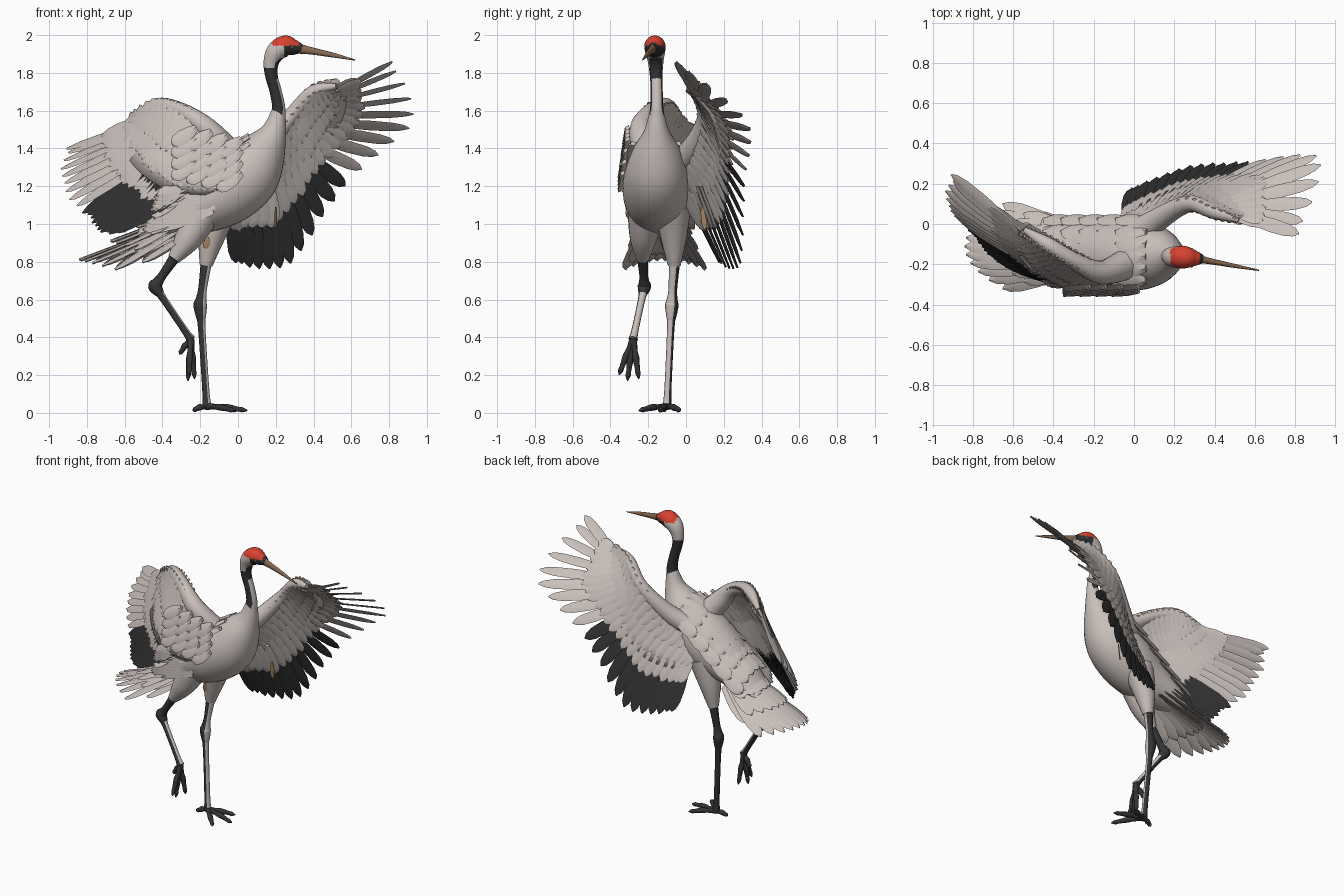
import bpy, bmesh, math, random
from mathutils import Vector as V

random.seed(4)
old = bpy.data.objects.get("Cube")
if old:
    bpy.data.objects.remove(old, do_unlink=True)


def material(name, r, g, b):
    m = bpy.data.materials.new(name)
    m.use_nodes = True
    m.diffuse_color = (r, g, b, 1)
    bsdf = next(n for n in m.node_tree.nodes if n.type == 'BSDF_PRINCIPLED')
    bsdf.inputs["Base Color"].default_value = (r, g, b, 1)
    bsdf.inputs["Roughness"].default_value = 0.8
    return m


WHITE = material("plumage_white", .58, .52, .49)
BLACK = material("plumage_black", .03, .03, .032)
DARK = material("leg_dark", .035, .034, .036)
RED = material("crown_red", .68, .055, .03)
HORN = material("beak_horn", .24, .14, .08)
TAN = material("down_tan", .42, .25, .13)


def finish(bm, name, mats, rule=None, angle=50):
    """Turn a bmesh into a smooth object, coloured by a rule on face centre and normal."""
    bmesh.ops.recalc_face_normals(bm, faces=bm.faces)
    bm.normal_update()
    if rule:
        for f in bm.faces:
            f.material_index = rule(f.calc_center_median(), f.normal)
    me = bpy.data.meshes.new(name)
    bm.to_mesh(me)
    bm.free()
    for m in mats:
        me.materials.append(m)
    ob = bpy.data.objects.new(name, me)
    bpy.context.collection.objects.link(ob)
    bpy.ops.object.select_all(action='DESELECT')
    ob.select_set(True)
    bpy.context.view_layer.objects.active = ob
    bpy.ops.object.shade_smooth_by_angle(angle=math.radians(angle))
    return ob


def spline(pts, t):
    """Catmull-Rom sample of a list of equal-length tuples, t from 0 to 1."""
    n = len(pts) - 1
    i = min(int(t * n), n - 1)
    u = t * n - i
    a, b, c, d = (V(pts[max(0, min(n, i + k))]) for k in (-1, 0, 1, 2))
    return b + (c - a) * (u / 2) + (a * 2 - b * 5 + c * 4 - d) * (u * u / 2) \
        + (b * 3 - a - c * 3 + d) * (u ** 3 / 2)


def skin(bm, rings):
    """Bridge closed rings of points and cap both ends."""
    vs = [[bm.verts.new(p) for p in r] for r in rings]
    n = len(vs[0])
    for a, b in zip(vs, vs[1:]):
        for i in range(n):
            bm.faces.new((a[i], a[(i + 1) % n], b[(i + 1) % n], b[i]))
    bm.faces.new(vs[0])
    bm.faces.new(vs[-1])


def tube(bm, pts, sides=16, steps=5):
    """Swept oval; each point is x, y, z, half height and optional half width along y."""
    pts = [p if len(p) == 5 else (*p, p[3]) for p in pts]
    n = (len(pts) - 1) * steps
    samples = [spline(pts, i / n) for i in range(n + 1)]
    rings = []
    for i, s in enumerate(samples):
        d = V(samples[min(i + 1, n)][:3]) - V(samples[max(i - 1, 0)][:3])
        d.normalize()
        side = V((0, 1, 0))
        side = (side - d * side.dot(d)).normalized()
        up = d.cross(side)
        ring = []
        for k in range(sides):
            a = math.tau * k / sides
            ring.append(V(s[:3]) + side * math.cos(a) * max(s[4], .002) + up * math.sin(a) * max(s[3], .002))
        rings.append(ring)
    skin(bm, rings)


def make_tube(name, pts, mats, rule=None, sides=16, steps=5):
    bm = bmesh.new()
    tube(bm, pts, sides, steps)
    return finish(bm, name, mats, rule)


LEAF = ((0, .45), (.25, .8), (.55, 1), (.8, .9), (.93, .6), (1, .12))


def feather(bm, root, tip, width, normal, thick=.006, twist=-.12):
    """Thin leaf-shaped blade with a raised shaft line."""
    d = tip - root
    side = d.cross(normal).normalized()
    n = side.cross(d).normalized()
    side = side * math.cos(twist) + n * math.sin(twist)
    rings = []
    for u, w in LEAF:
        c = root + d * u
        rings.append([c + side * width * w, c + n * thick, c - side * width * w, c - n * thick])
    skin(bm, rings)


# Body, from the base of the neck to the rump
make_tube("body", [(.215, -.155, 1.6, .036), (.19, -.155, 1.49, .068), (.13, -.155, 1.38, .13),
                   (.045, -.155, 1.265, .18, .17), (-.08, -.155, 1.17, .185, .18),
                   (-.22, -.15, 1.09, .15, .16), (-.38, -.13, 1, .085, .13),
                   (-.52, -.12, .94, .03, .09)], [WHITE], sides=32)


# Neck and head: black neck with pale front, pale nape, red crown
def head_rule(c, n):
    if c.z > 1.944 and .18 < c.x < .325:
        return 2
    if c.z < 1.53 or (c.z > 1.83 and c.x < .245 and n.x < .5):
        return 0
    if c.z < 1.77 and n.x > .6:
        return 0
    return 1


make_tube("neck_and_head", [(.19, -.155, 1.48, .06), (.215, -.155, 1.6, .037), (.2, -.155, 1.7, .032),
                            (.178, -.158, 1.78, .033), (.175, -.16, 1.85, .04), (.2, -.163, 1.91, .052),
                            (.25, -.165, 1.942, .056), (.3, -.17, 1.935, .04), (.34, -.175, 1.928, .022)],
          [WHITE, BLACK, RED], head_rule, 44, 9)
make_tube("beak", [(.3, -.17, 1.932, .03, .022), (.38, -.185, 1.918, .02, .015), (.5, -.208, 1.895, .013, .01),
                   (.62, -.23, 1.868, .003)], [HORN])
for side in (-1, 1):
    bm = bmesh.new()
    bmesh.ops.create_uvsphere(bm, u_segments=12, v_segments=8, radius=.009)
    bmesh.ops.translate(bm, verts=bm.verts, vec=(.285, -.168 + side * .04, 1.937))
    finish(bm, "eye", [HORN])

# Wings: three guide lines (arm, feather roots, feather tips) running from body to wing tip
LEFT = dict(
    arm=[(-.06, -.1, 1.27), (.1, .01, 1.37), (.27, .1, 1.56), (.4, .06, 1.7), (.52, .02, 1.73)],
    root=[(-.03, .03, 1.1), (.18, .14, 1.19), (.34, .18, 1.36), (.45, .14, 1.54), (.52, .05, 1.69)],
    tip=[(-.01, .18, .79), (.25, .28, .78), (.57, .31, 1.2), (.91, .32, 1.54), (.82, -.05, 1.86)])
RIGHT = dict(
    arm=[(-.02, -.19, 1.34), (-.16, -.24, 1.5), (-.3, -.18, 1.6), (-.43, -.1, 1.63), (-.54, -.03, 1.57)],
    root=[(-.1, -.33, 1.18), (-.27, -.33, 1.23), (-.42, -.27, 1.31), (-.51, -.16, 1.41), (-.57, -.04, 1.51)],
    tip=[(-.46, -.28, 1.06), (-.67, -.19, .95), (-.82, -.03, 1.06), (-.93, .11, 1.23), (-.9, .24, 1.4)])


def build_wing(label, g, black_start):
    def at(t, s):
        root = spline(g["root"], t)
        return root.lerp(spline(g["tip"], t), s) if s > 0 else root.lerp(spline(g["arm"], t), -s)

    def normal(t, s):
        along = at(min(t + .04, 1), s) - at(max(t - .04, 0), s)
        return along.cross(at(t, .5) - at(t, -1)).normalized()

    def row(part, mat, t0, t1, count, s0, s1, width, lifts=(0,), twist=-.12):
        bm = bmesh.new()
        for lift in lifts:
            for i in range(count):
                t = t0 + (t1 - t0) * i / (count - 1)
                n = normal(t, s0 + (s1 - s0) * .65)
                end = s1 + random.uniform(-.03, .03)
                feather(bm, at(t, s0) + n * lift, at(t, end) + n * lift * .6, width, n, twist=twist)
        finish(bm, label + part, [mat])

    # Fleshy sheet under the coverts
    bm = bmesh.new()
    grid = [[bm.verts.new(at(i / 24, -1 + j * .2)) for j in range(7)] for i in range(25)]
    for a, b in zip(grid, grid[1:]):
        for j in range(6):
            bm.faces.new((a[j], b[j], b[j + 1], a[j + 1]))
    sheet = finish(bm, label + "wing_sheet", [WHITE])
    mod = sheet.modifiers.new("thickness", 'SOLIDIFY')
    mod.thickness, mod.offset = .018, 0

    radii = (.08, .06, .042, .036, .014)
    make_tube(label + "wing_arm", [(*p, r) for p, r in zip(g["arm"], radii)], [WHITE])
    row("secondaries", BLACK, black_start, .5, 12, -.1, 1, .042, twist=-.2)
    row("primaries", WHITE, .56, 1, 9, -.1, 1, .037, twist=-.35)
    row("greater_coverts", WHITE, 0, 1, 24, -.45, .42, .036, (.014, -.014))
    row("median_coverts", WHITE, 0, 1, 22, -.75, .1, .033, (.022, -.022))
    row("lesser_coverts", WHITE, 0, 1, 20, -1, -.28, .03, (.03, -.03))
    row("edge_coverts", WHITE, .1, 1, 16, -1.1, -.62, .027, (.037, -.037))


build_wing("left_", LEFT, 0)
build_wing("right_", RIGHT, .17)

# Tail fan and the shorter covert rows above and below it
UP = V((-.4, 0, .9))
for name, count, reach, lift, width in (("tail_feathers", 11, 1, 0, .045), ("upper_tail_coverts", 9, .68, .035, .045),
                                        ("lower_tail_coverts", 9, .66, -.045, .045),
                                        ("rump_feathers", 7, .42, .06, .05)):
    bm = bmesh.new()
    for i in range(count):
        a = -1 + 2 * i / (count - 1)
        root = V((-.28, -.13 + a * .08, 1.02 - .03 * a * a))
        tip = V((-.84 + .19 * a * a, -.11 + a * .21, .81 - .05 * a * a))
        up = UP + V((0, a * .5, 0))
        feather(bm, root + UP * lift, root.lerp(tip, reach) + UP * lift, width, up, .008)
    finish(bm, name, [WHITE])

# Long tertial feathers draped along the right flank, and short ones inside the left wing
bm = bmesh.new()
for i in range(10):
    f = i / 9
    start = V((-.06 - .07 * f, -.34 + .03 * f, 1.32 - .25 * f))
    feather(bm, start, start + V((-.37, .04 + .03 * f, -.17 + .07 * f)), .045, V((0, -1, .2)), .01)
finish(bm, "right_tertials", [WHITE])
bm = bmesh.new()
for i in range(4):
    start = V((.02 + .05 * i, .02 + .02 * i, 1.2))
    feather(bm, start, start + V((.01, .08, -.22)), .045, V((.3, -1, -.3)), .01)
finish(bm, "left_tertials", [WHITE])

# Shoulder feathers across the back and down the right shoulder
bm = bmesh.new()
for i in range(5):
    for j in range(6):
        start = V((.06 - .09 * i, -.28 + .06 * j, 1.47 - .075 * i - .011 * (j - 2) ** 2))
        feather(bm, start, start + V((-.15, 0, -.09)), .045, V((-.5, (j - 2) * .3, .8)), .014)
for i in range(4):
    for j in range(4):
        start = V((.02 - .08 * i, -.31 - .008 * j, 1.45 - .06 * j + .02 * i))
        feather(bm, start, start + V((-.13, -.015, -.09)), .042, V((0, -1, .3)), .014)
finish(bm, "scapular_feathers", [WHITE])


# Legs: feathered thigh, dark shank and joint, pale-fronted tarsus, toes
def pale_front(c, n):
    return 1 if n.x > .45 else 0


def pale_inner_front(c, n):
    return 1 if n.x > .4 and n.y < .25 else 0


def build_leg(label, thigh, joint, foot, toes, shank_rule, tarsus_rule):
    make_tube(label + "thigh", thigh, [WHITE], sides=20)
    top, j, f = V(thigh[-1][:3]), V(joint), V(foot)
    make_tube(label + "shank", [(*top, .029), (*top.lerp(j, .6), .023), (*top.lerp(j, .88), .03), (*j, .036),
                                (*j.lerp(f, .1), .028), (*j.lerp(f, .16), .02)], [DARK, WHITE], shank_rule)
    make_tube(label + "tarsus", [(*j.lerp(f, .08), .024), (*j.lerp(f, .3), .019), (*j.lerp(f, .85), .019),
                                 (*f, .025)], [DARK, WHITE], tarsus_rule)
    bm = bmesh.new()
    for tip in toes:
        t = V(tip)
        bend = f.lerp(t, .5) + V((0, 0, .006))
        tube(bm, [(*f, .02), (*f.lerp(bend, .6), .014), (*bend, .018), (*bend.lerp(t, .55), .013),
                  (*bend.lerp(t, .75), .014), (*t, .003)], 10, 3)
    finish(bm, label + "toes", [DARK])


build_leg("left_", [(-.09, -.07, 1.1, .1), (-.14, -.065, .93, .07), (-.17, -.062, .78, .034)],
          (-.2, -.075, .57), (-.165, -.1, .035),
          [(.05, -.14, .012), (-.02, -.25, .012), (0, -.03, .012), (-.24, -.12, .012)],
          pale_inner_front, pale_inner_front)
build_leg("right_", [(-.18, -.21, 1.08, .1), (-.26, -.225, .93, .074), (-.34, -.23, .815, .034)],
          (-.44, -.22, .67), (-.25, -.28, .39),
          [(-.265, -.31, .17), (-.23, -.25, .18), (-.26, -.355, .2), (-.31, -.27, .31)], None, pale_front)

# Small tan down patches on the standing thigh and inside the left wing
bm = bmesh.new()
feather(bm, V((-.155, -.136, .93)), V((-.175, -.122, .87)), .018, V((0, -1, -.2)), .004)
feather(bm, V((.2, .085, 1.09)), V((.2, .1, .97)), .016, V((1, -.4, 0)), .004)
finish(bm, "down_patches", [TAN])
